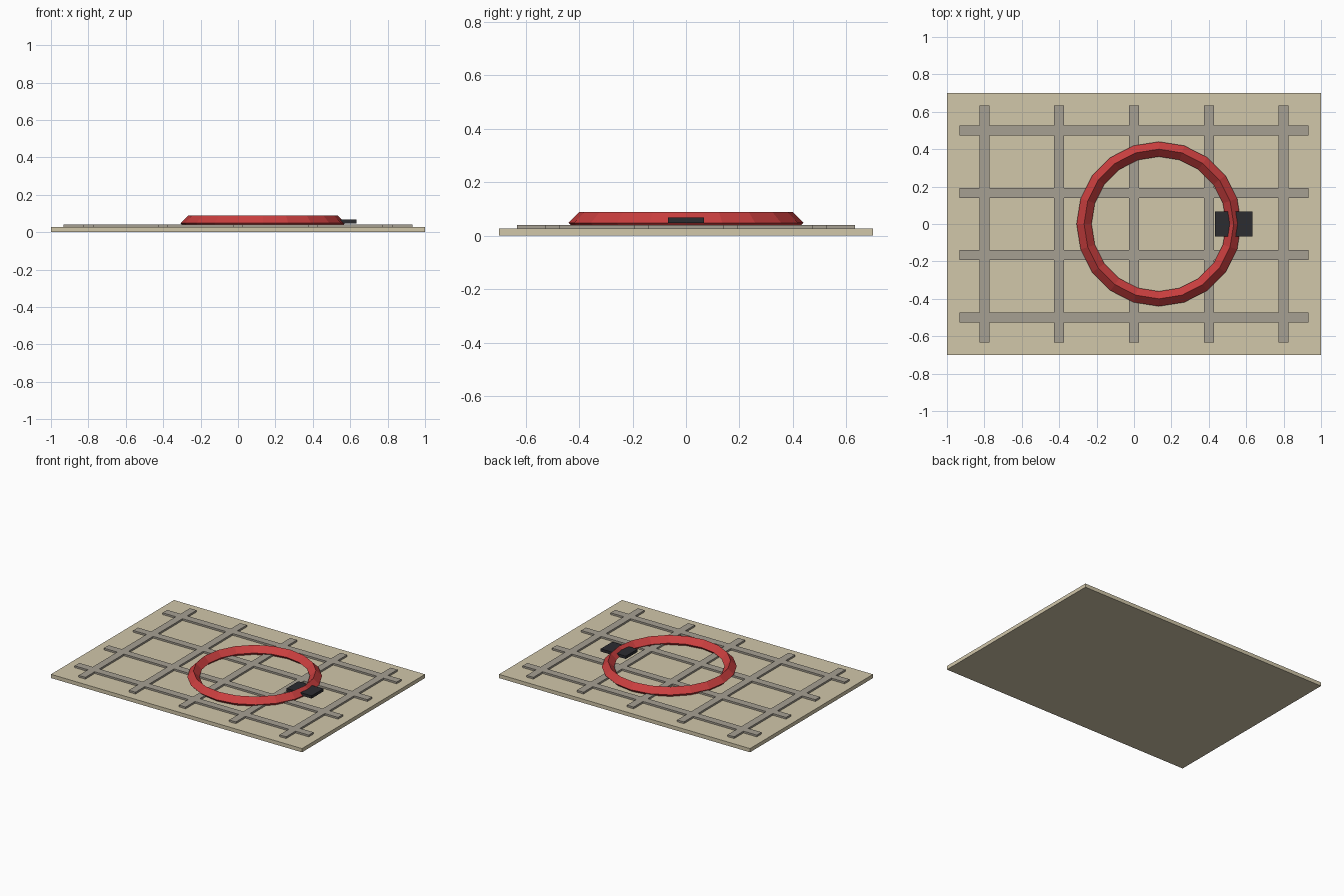
import bpy

if "Cube" in bpy.data.objects:
    bpy.data.objects.remove(bpy.data.objects["Cube"])


def material(name, rgb):
    m = bpy.data.materials.new(name)
    m.diffuse_color = (*rgb, 1)
    m.use_nodes = True
    m.node_tree.nodes["Principled BSDF"].inputs["Base Color"].default_value = m.diffuse_color
    return m


def box(name, x, y, z, mat):
    """Box from (min, max) ranges on each axis."""
    lo, hi = zip(x, y, z)
    bpy.ops.mesh.primitive_cube_add(
        size=1, location=[(a + b) / 2 for a, b in zip(lo, hi)])
    o = bpy.context.object
    o.name = name
    o.scale = [b - a for a, b in zip(lo, hi)]
    bpy.ops.object.transform_apply(location=False, rotation=False, scale=True)
    o.data.materials.append(mat)
    return o


sand = material("sand", (0.64, 0.57, 0.40))
grey = material("path_grey", (0.38, 0.35, 0.29))
red = material("red", (0.60, 0.05, 0.05))
black = material("black", (0.025, 0.025, 0.03))

# Base board
box("base_board", (-1, 1), (-0.7, 0.7), (0, 0.027), sand)

# Grid of raised strips
half = 0.0267
strip_z = (0.027, 0.04)
for i in range(5):
    x = -0.8 + 0.4 * i
    box(f"long_strip_{i + 1}", (x - half, x + half), (-0.633, 0.633), strip_z, grey)
for i in range(4):
    y = -0.5 + i / 3
    box(f"cross_strip_{i + 1}", (-0.933, 0.933), (y - half, y + half), strip_z, grey)

# Faceted ring with a diamond cross-section
bpy.ops.mesh.primitive_torus_add(
    major_segments=20, minor_segments=4, major_radius=0.4, minor_radius=0.04,
    location=(0.133, 0, 0.048))
ring = bpy.context.object
ring.name = "ring"
ring.data.materials.append(red)

# Clasp block on the ring
box("clasp", (0.433, 0.633), (-0.067, 0.067), (0.047, 0.067), black)
